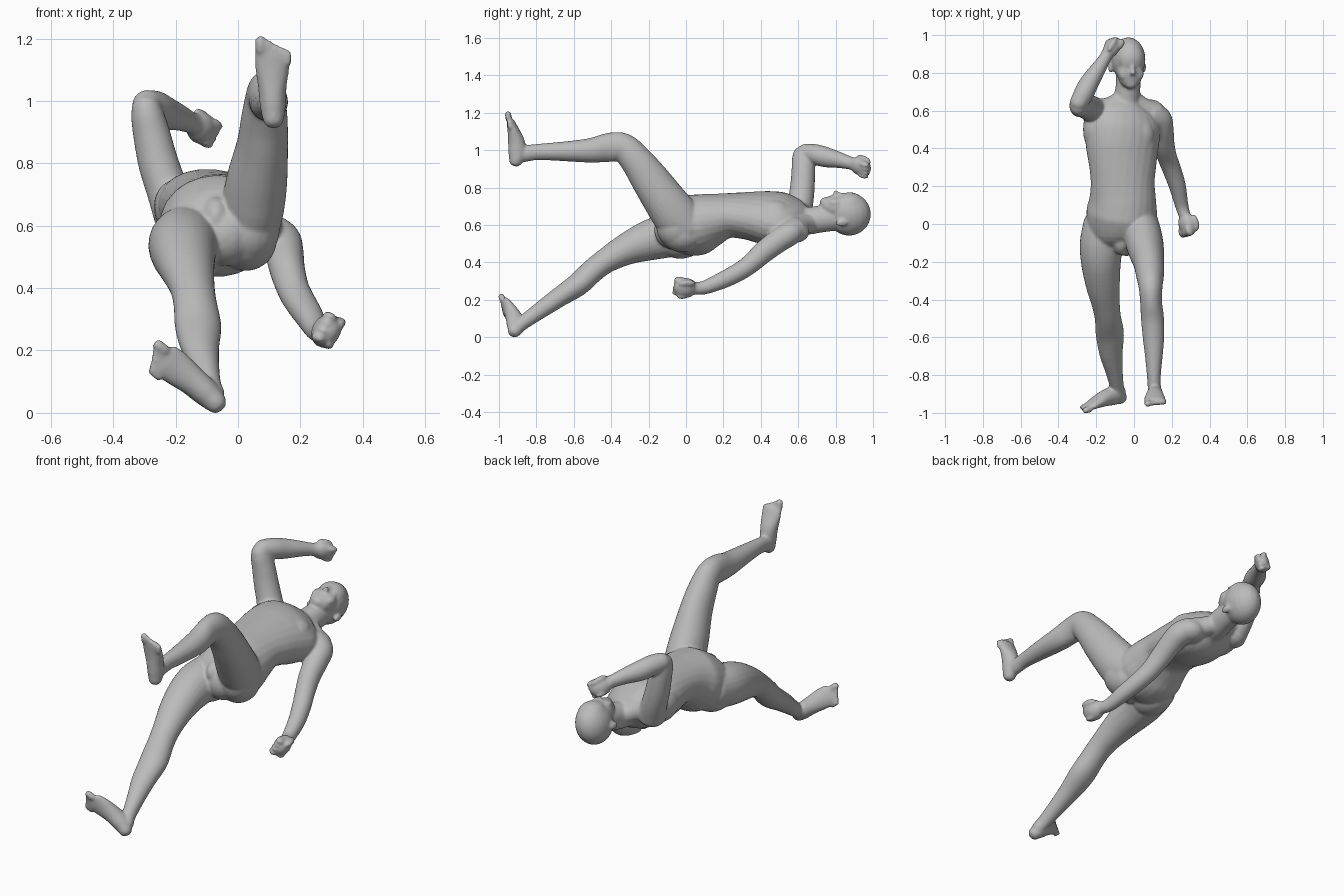
import bpy, bmesh, math
from mathutils import Vector, Matrix

bm = bmesh.new()
SEG = 24


def spline(rows, steps=4):
    """Catmull-Rom interpolation through rows of numbers."""
    out = []
    for i in range(len(rows) - 1):
        a, b, c, d = (rows[max(0, min(len(rows) - 1, i + k))] for k in (-1, 0, 1, 2))
        for s in range(steps):
            t = s / steps
            out.append([0.5 * (2 * q + (r - p) * t + (2 * p - 5 * q + 4 * r - u) * t * t
                               + (3 * q - p - 3 * r + u) * t ** 3)
                        for p, q, r, u in zip(a, b, c, d)])
    return out + [list(rows[-1])]


def tube(rows, up):
    """Closed loft; each row is x, y, z, half width, half height, roll."""
    rows = spline([tuple(r) + (0,) * (6 - len(r)) for r in rows])
    pts = [Vector(r[:3]) for r in rows]
    rings = []
    for i, r in enumerate(rows):
        t = (pts[min(i + 1, len(pts) - 1)] - pts[max(i - 1, 0)]).normalized()
        side = t.cross(Vector(up)).normalized()
        top = side.cross(t)
        rot = Matrix.Rotation(r[5], 3, t)
        ring_sets = [(0, 1)]
        if i == 0:
            ring_sets = [(-0.65, 0.45), (-0.4, 0.8), (0, 1)]
        elif i == len(rows) - 1:
            ring_sets = [(0, 1), (0.4, 0.8), (0.65, 0.45)]
        for off, k in ring_sets:
            c = pts[i] + t * off * min(r[3], r[4])
            rings.append([bm.verts.new(c + rot @ (side * r[3] * k * math.cos(a) + top * r[4] * k * math.sin(a)))
                          for a in (2 * math.pi * j / SEG for j in range(SEG))])
    for p, q in zip(rings, rings[1:]):
        for j in range(SEG):
            bm.faces.new((p[j], p[(j + 1) % SEG], q[(j + 1) % SEG], q[j]))
    bm.faces.new(rings[0][::-1])
    bm.faces.new(rings[-1])


def blob(center, radii, frame=Matrix.Identity(4)):
    m = frame @ Matrix.Translation(center) @ Matrix.Diagonal((*radii, 1))
    bmesh.ops.create_uvsphere(bm, u_segments=20, v_segments=14, radius=1, matrix=m)


# torso, twisted between hips and shoulders
tube([(-.06, -.10, .565, .11, .085, -.1), (-.07, -.04, .58, .17, .14, -.12), (-.065, .05, .60, .188, .165, -.08),
      (-.06, .13, .627, .177, .145, 0), (-.06, .22, .65, .170, .12, .1), (-.06, .32, .65, .182, .124, .2),
      (-.062, .42, .64, .198, .137, .28), (-.055, .52, .633, .202, .131, .33), (-.047, .59, .63, .168, .1, .33),
      (-.04, .635, .625, .09, .07, .3)], (0, 0, 1))

# chest muscles, side muscle, shoulder blade, buttocks and groin
blob((-.14, .47, .705), (.09, .1, .068))
blob((.02, .47, .67), (.09, .1, .068))
blob((-.205, .5, .66), (.065, .12, .085))
blob((.09, .585, .565), (.075, .075, .06))
blob((-.15, -.03, .52), (.105, .13, .1))
blob((.025, -.02, .555), (.1, .12, .1))
blob((.035, -.05, .595), (.1, .11, .12))
blob((-.04, -.07, .575), (.1, .1, .105))
blob((-.07, -.08, .625), (.05, .085, .07))

# neck and sloping shoulder muscles
tube([(-.045, .56, .62, .085, .08), (-.04, .65, .622, .072, .074), (-.032, .72, .632, .066, .072),
      (-.03, .80, .64, .065, .07)], (0, 0, 1))
tube([(-.20, .595, .68, .06, .06), (-.11, .625, .65, .055, .055), (-.04, .68, .62, .05, .05)], (0, 0, 1))
tube([(.12, .58, .575, .06, .055), (.04, .618, .597, .055, .055), (-.03, .68, .62, .05, .05)], (0, 0, 1))

# head, turned slightly to one side
head = Matrix.Translation((-.03, .855, .66)) @ Matrix.Rotation(.22, 4, 'Y')
for c, r in [((0, .017, -.002), (.09, .117, .116)),                            # skull
             ((0, .02, .05), (.076, .08, .066)), ((0, -.045, .04), (.072, .085, .064)),
             ((0, -.075, .045), (.062, .062, .052)), ((0, -.11, .06), (.036, .03, .03)),
             ((0, -.01, .092), (.05, .022, .016)), ((0, -.035, .104), (.011, .033, .015)),
             ((0, -.055, .113), (.015, .013, .016)), ((0, -.08, .082), (.036, .028, .014))]:
    blob(c, r, head)
for s in (-1, 1):
    blob((s * .033, -.032, .084), (.022, .018, .013), head)     # eyes
    blob((s * .036, -.058, .07), (.032, .04, .024), head)       # cheeks
    blob((s * .09, -.025, -.03), (.012, .032, .02), head)       # ears

# right arm, bent over the head
tube([(-.195, .585, .64, .078, .08), (-.226, .61, .715, .068, .07), (-.255, .622, .80, .065, .066),
      (-.276, .627, .89, .06, .063), (-.289, .626, .95, .054, .06), (-.295, .628, .988, .046, .053)], (0, 1, 0))
tube([(-.297, .632, .988, .047, .048), (-.266, .69, .978, .053, .055), (-.235, .75, .962, .051, .054),
      (-.19, .82, .947, .041, .043), (-.155, .875, .932, .033, .035), (-.14, .9, .925, .035, .036)], (0, 0, 1))

# left arm, reaching down beside the hip
tube([(.08, .575, .585, .075, .065), (.13, .555, .556, .07, .066), (.147, .5, .52, .063, .064),
      (.158, .42, .46, .057, .06), (.177, .35, .397, .052, .053), (.2, .29, .354, .05, .05),
      (.23, .2, .307, .045, .046), (.252, .1, .266, .036, .037), (.268, .045, .262, .031, .034)], (0, 0, 1))


def fist(wrist, tip, across, size):
    """Closed hand: palm, four curled fingers and a thumb."""
    w, t = Vector(wrist), Vector(tip)
    d = (t - w).normalized()
    a = Vector(across)
    a = (a - d * a.dot(d)).normalized()
    n = d.cross(a)
    f = Matrix((a, d, n)).transposed().to_4x4()
    f.translation = w
    length = (t - w).length
    blob((0, length * .5, 0), (size, length * .58, size * .78), f)
    for k in range(4):
        u = (k - 1.5) * size * .46
        blob((u, length * .8, size * .35), (size * .27, length * .3, size * .42), f)
        blob((u, length * .68, -size * .35), (size * .25, length * .28, size * .36), f)
    blob((size * .8, length * .5, -size * .45), (size * .3, length * .4, size * .3), f)


fist((-.145, .888, .93), (-.09, .978, .895), (.4, 0, .9), .051)
fist((.268, .05, .263), (.298, -.055, .263), (.5, 0, .85), .057)

# left leg, raised with a bent knee
tube([(.035, .02, .575, .09, .1), (.045, -.05, .645, .1, .122), (.06, -.12, .74, .098, .114),
      (.078, -.2, .855, .083, .101), (.085, -.27, .95, .074, .086), (.088, -.335, 1.014, .063, .078),
      (.09, -.41, 1.015, .058, .078), (.098, -.5, 1.0, .061, .067), (.103, -.6, .995, .057, .057),
      (.105, -.7, .993, .047, .049), (.105, -.8, .99, .037, .043), (.108, -.87, .98, .035, .044),
      (.112, -.9, .975, .035, .037)], (0, .4, 1))

# right leg, stretched out and down
tube([(-.155, .01, .56, .11, .11), (-.172, -.1, .542, .115, .116), (-.175, -.2, .517, .106, .108),
      (-.165, -.32, .47, .091, .085), (-.148, -.43, .408, .074, .067), (-.138, -.5, .354, .07, .064),
      (-.128, -.58, .28, .075, .062), (-.122, -.68, .213, .063, .053), (-.105, -.78, .143, .046, .045),
      (-.09, -.86, .086, .037, .039), (-.076, -.897, .056, .036, .036)], (0, .4, 1))


def foot(rows, toe_from, toe_to, forward):
    """Sole-to-instep loft with five toes, big toe first."""
    tube(rows, (0, 1, 0))
    a, b, fwd = Vector(toe_from), Vector(toe_to), Vector(forward).normalized()
    for k in range(5):
        r = .018 if k == 0 else .0135
        p = a.lerp(b, k / 4 + (0.04 if 0 < k < 4 else 0))
        q = p - fwd * .035
        tube([(*q, r, r), (*p.lerp(q, .5), r, r), (*p, r, r * .9)], (0, 1, 0))


foot([(.114, -.913, .936, .033, .034), (.112, -.902, .98, .041, .048), (.11, -.907, 1.045, .046, .045),
      (.11, -.923, 1.105, .055, .032), (.111, -.939, 1.155, .057, .021)],
     (.073, -.952, 1.198), (.158, -.945, 1.155), (0, -.15, 1))
foot([(-.066, -.92, .028, .034, .035), (-.1, -.908, .062, .044, .05), (-.148, -.92, .104, .048, .045),
      (-.198, -.944, .143, .056, .032), (-.235, -.966, .17, .057, .021)],
     (-.26, -.988, .22), (-.278, -.97, .135), (-.8, -.25, .6))

# fuse everything into one smooth skin
mesh = bpy.data.meshes.new("body")
bmesh.ops.recalc_face_normals(bm, faces=bm.faces[:])
bm.to_mesh(mesh)
bm.free()
body = bpy.data.objects.new("body", mesh)
bpy.context.collection.objects.link(body)
skin = bpy.data.materials.new("plain grey")
skin.diffuse_color = (.5, .5, .5, 1)
mesh.materials.append(skin)
remesh = body.modifiers.new("fuse", 'REMESH')
remesh.mode = 'VOXEL'
remesh.voxel_size = .007
remesh.use_smooth_shade = True
relax = body.modifiers.new("relax", 'SMOOTH')
relax.factor = .5
relax.iterations = 8
